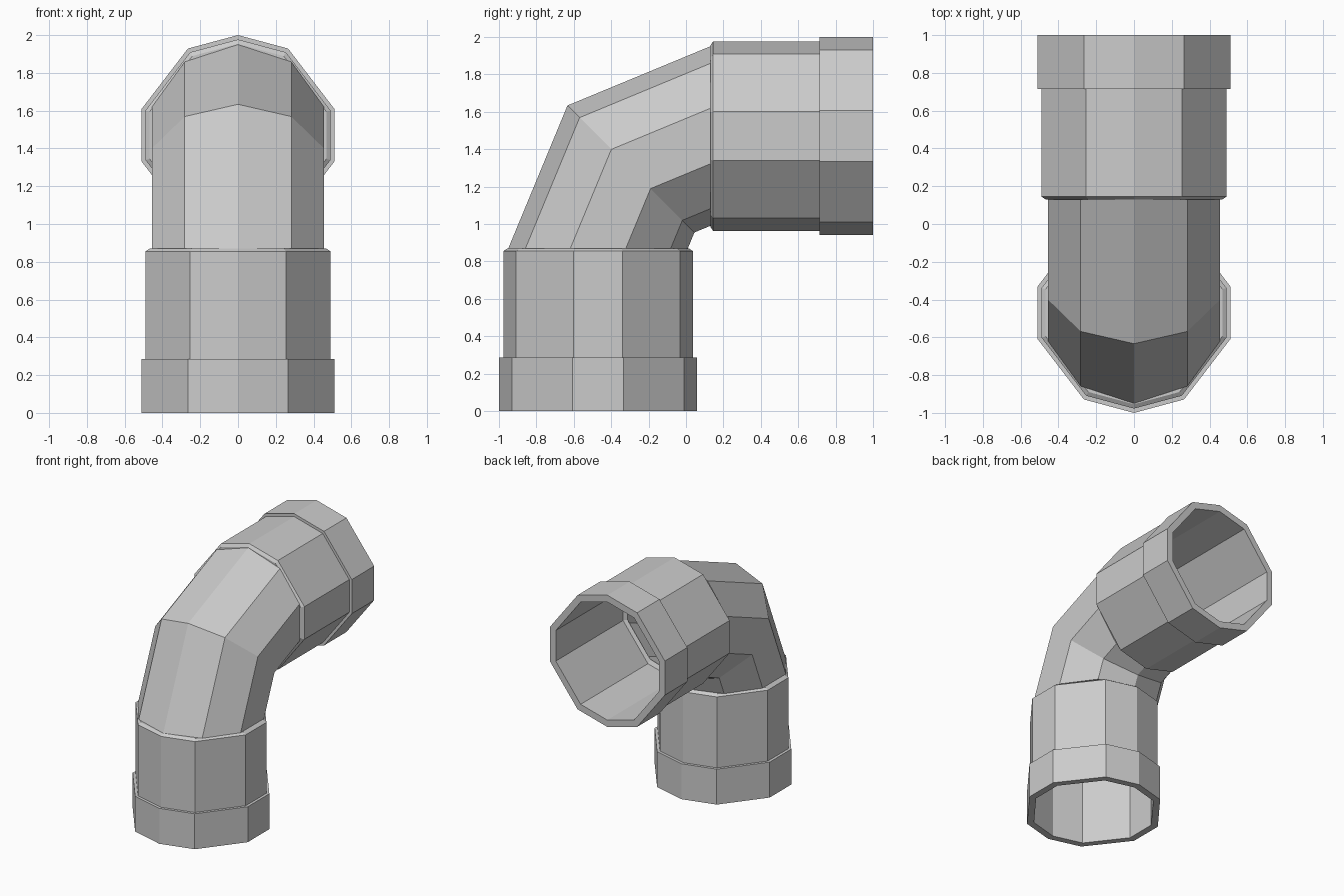
import bpy, bmesh
from math import sin, cos, radians, pi
from mathutils import Vector

if "Cube" in bpy.data.objects:
    bpy.data.objects.remove(bpy.data.objects["Cube"])

# Cross-sections: sockets have uneven ten-sided rings, the bend a regular decagon
half = [90, 60, 15, -15, -60]
SOCKET = [radians(a) for a in half] + [radians(a + 180) for a in half]
DECAGON = [pi / 2 - i * pi / 5 for i in range(10)]
X = Vector((1, 0, 0))


def ring(center, outward, radius, angles):
    return [center + radius * (cos(a) * X + sin(a) * outward) for a in angles]


def loft(name, rings):
    """Skin a closed loop of rings into a hollow flat-faced tube."""
    bm = bmesh.new()
    rows = [[bm.verts.new(p) for p in r] for r in rings]
    for k, a in enumerate(rows):
        b = rows[(k + 1) % len(rows)]
        n = len(a)
        for i in range(n):
            j = (i + 1) % n
            bm.faces.new((a[i], a[j], b[j], b[i]))
    bmesh.ops.recalc_face_normals(bm, faces=bm.faces)
    me = bpy.data.meshes.new(name)
    bm.to_mesh(me)
    bm.free()
    ob = bpy.data.objects.new(name, me)
    bpy.context.collection.objects.link(ob)
    return ob


# Sockets: (radius, distance from the open end), outside then inside
profile = [(0.53, 0), (0.53, 0.285), (0.507, 0.285), (0.507, 0.855),
           (0.484, 0.87), (0.445, 0.87), (0.475, 0.855), (0.475, 0)]
for name, start, axis, outward in (
        ("lower_socket", Vector((0, -0.47, 0)), Vector((0, 0, 1)), Vector((0, -1, 0))),
        ("upper_socket", Vector((0, 1, 1.47)), Vector((0, -1, 0)), Vector((0, 0, 1)))):
    loft(name, [ring(start + axis * h, outward, r, SOCKET) for r, h in profile])

# Bend: two mitred segments joining the sockets
pivot = Vector((0, 0.13, 0.87))
steps = [(0.48, 0), (0.48, 45), (0.48, 90), (0.45, 90), (0.45, 45), (0.45, 0)]
rings = []
for r, deg in steps:
    t = radians(deg)
    out = Vector((0, -cos(t), sin(t)))
    rings.append(ring(pivot + out * 0.60, out, r, DECAGON))
loft("elbow_bend", rings)
